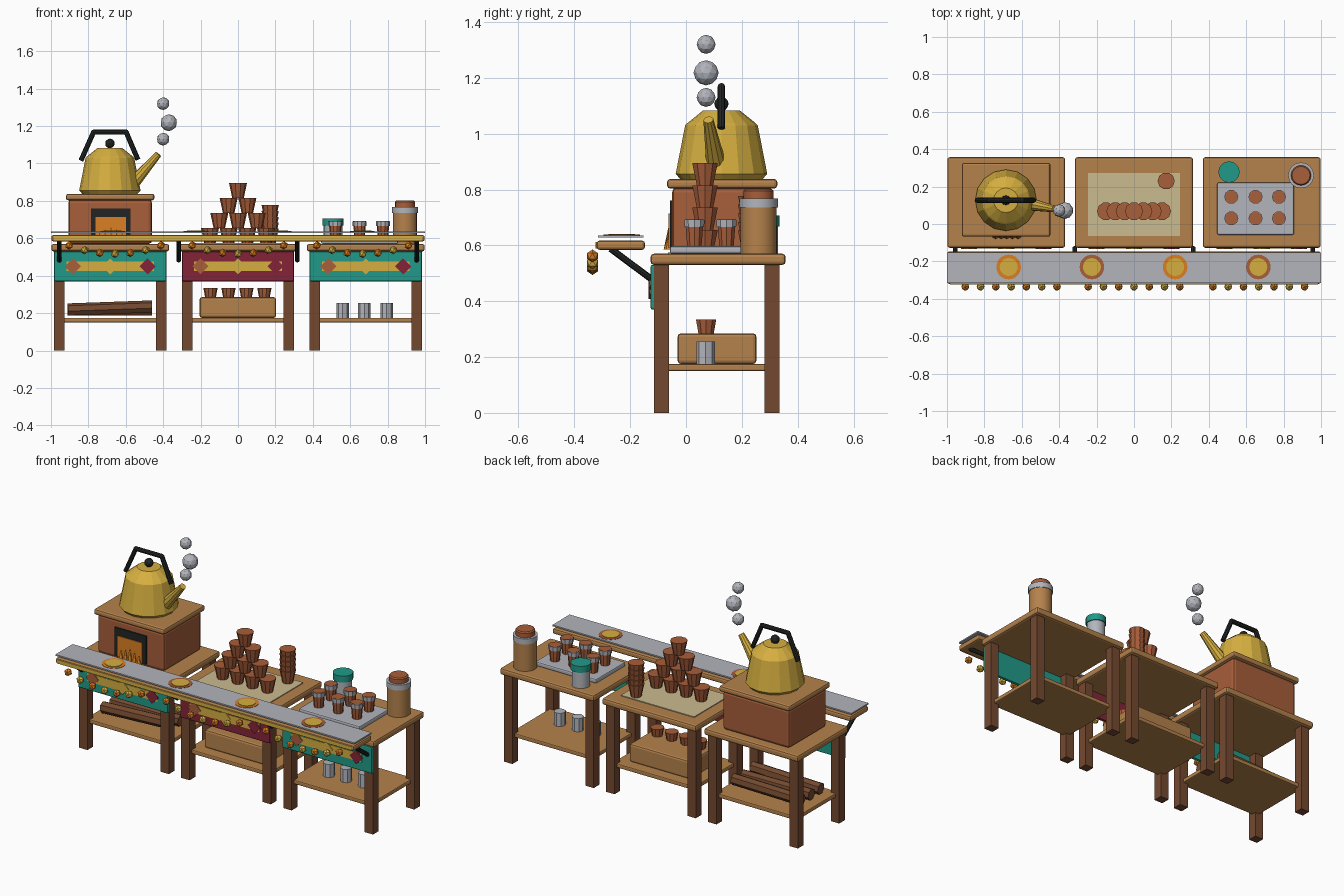
import bpy, bmesh, math
from mathutils import Vector

if "Cube" in bpy.data.objects:
    bpy.data.objects.remove(bpy.data.objects["Cube"])


def material(name, hexcode):
    def lin(c):
        c /= 255
        return c / 12.92 if c <= 0.04045 else ((c + 0.055) / 1.055) ** 2.4
    m = bpy.data.materials.new(name)
    m.diffuse_color = [lin(int(hexcode[i:i + 2], 16)) for i in (0, 2, 4)] + [1]
    m.use_nodes = True
    m.node_tree.nodes["Principled BSDF"].inputs["Base Color"].default_value = m.diffuse_color
    return m


WOOD = material("wood", "B5824C")
DARK = material("dark wood", "74492F")
CLAY = material("terracotta", "A85E3A")
GOLD = material("gold", "D6AF40")
ORANGE = material("orange", "DB8022")
BLACK = material("black iron", "222424")
STEEL = material("steel", "B2B5BC")
TEAL = material("teal", "209A88")
MAROON = material("maroon", "842439")
CREAM = material("cream", "CBBB90")


def finish(name, bm, mat, smooth=False):
    bmesh.ops.recalc_face_normals(bm, faces=bm.faces)
    me = bpy.data.meshes.new(name)
    bm.to_mesh(me)
    bm.free()
    ob = bpy.data.objects.new(name, me)
    bpy.context.collection.objects.link(ob)
    me.materials.append(mat)
    if smooth:
        bpy.ops.object.select_all(action='DESELECT')
        bpy.context.view_layer.objects.active = ob
        ob.select_set(True)
        bpy.ops.object.shade_smooth_by_angle(angle=math.radians(30))
    return ob


def box(name, mat, x, y, z, bevel=0):
    """Box from (min, max) pairs, with optional rounded edges."""
    bm = bmesh.new()
    bmesh.ops.create_cube(bm, size=1)
    for v in bm.verts:
        v.co = Vector([(lo + hi) / 2 + c * (hi - lo) for c, (lo, hi) in zip(v.co, (x, y, z))])
    if bevel:
        bmesh.ops.bevel(bm, geom=bm.edges[:], offset=bevel, segments=2, profile=0.5, affect='EDGES')
    return finish(name, bm, mat)


def lathe(name, mat, x, y, profile, sides=16, smooth=False):
    """Closed turned shape from (radius, height) points."""
    bm = bmesh.new()
    rings = [[bm.verts.new((x + r * math.cos(a), y + r * math.sin(a), z))
              for a in [2 * math.pi * i / sides for i in range(sides)]] for r, z in profile]
    for lo, hi in zip(rings, rings[1:]):
        for i in range(sides):
            j = (i + 1) % sides
            bm.faces.new((lo[i], lo[j], hi[j], hi[i]))
    bm.faces.new(rings[0][::-1])
    bm.faces.new(rings[-1])
    return finish(name, bm, mat, smooth)


def bar(name, mat, a, b, r1, r2=None, sides=8):
    """Round bar, possibly tapered, between two points."""
    a, b = Vector(a), Vector(b)
    bm = bmesh.new()
    bmesh.ops.create_cone(bm, cap_ends=True, segments=sides, radius1=r1,
                          radius2=r1 if r2 is None else r2, depth=(b - a).length)
    rot = (b - a).to_track_quat('Z', 'Y')
    for v in bm.verts:
        v.co = rot @ v.co + (a + b) / 2
    return finish(name, bm, mat)


def ball(name, mat, pos, r, detail):
    bm = bmesh.new()
    bmesh.ops.create_icosphere(bm, subdivisions=detail, radius=r)
    bmesh.ops.translate(bm, vec=pos, verts=bm.verts)
    return finish(name, bm, mat)


def diamond(name, mat, x, z, r, y):
    """Thin diamond plate facing the front."""
    bm = bmesh.new()
    f = bm.faces.new([bm.verts.new(p) for p in
                      ((x - r, y, z), (x, y, z - r), (x + r, y, z), (x, y, z + r))])
    out = bmesh.ops.extrude_face_region(bm, geom=[f])
    bmesh.ops.translate(bm, vec=(0, 0.006, 0),
                        verts=[v for v in out['geom'] if isinstance(v, bmesh.types.BMVert)])
    return finish(name, bm, mat)


def cup(name, x, y, z, r=0.048, h=0.08):
    return lathe(name, CLAY, x, y, [(r * 0.64, z), (r, z + h)], 10)


# Three tables with legs, shelf and decorated front cloth
for cx, cloth in ((-0.683, TEAL), (0, MAROON), (0.683, TEAL)):
    box("table_top", WOOD, (cx - 0.315, cx + 0.315), (-0.127, 0.357), (0.53, 0.57), 0.012)
    box("lower_shelf", WOOD, (cx - 0.275, cx + 0.275), (-0.09, 0.31), (0.15, 0.175), 0.006)
    for sx in (-1, 1):
        for y in (-0.087, 0.308):
            lx = cx + sx * 0.272
            box("table_leg", DARK, (lx - 0.028, lx + 0.028), (y - 0.027, y + 0.027), (0, 0.535))
    box("front_cloth", cloth, (cx - 0.3, cx + 0.3), (-0.127, -0.107), (0.37, 0.53), 0.007)
    box("cloth_stripe", GOLD, (cx - 0.235, cx + 0.235), (-0.130, -0.125), (0.425, 0.475))
    for dx, mat in ((-0.2, CLAY), (0, GOLD), (0.2, MAROON)):
        diamond("cloth_diamond", mat, cx + dx, 0.45, 0.043, -0.134)

# Serving counter with steel plate, rosettes and brackets
box("counter_board", WOOD, (-0.998, 0.998), (-0.32, -0.147), (0.584, 0.617), 0.01)
box("counter_trim", GOLD, (-0.985, 0.985), (-0.324, -0.318), (0.589, 0.612))
box("counter_plate", STEEL, (-1, 1), (-0.316, -0.152), (0.628, 0.636))
for i, x in enumerate((-0.67, -0.225, 0.22, 0.665)):
    lathe("rosette_rim", CLAY if i % 2 else ORANGE, x, -0.23, [(0.066, 0.634), (0.066, 0.638)], 20)
    lathe("rosette_centre", GOLD, x, -0.23, [(0.048, 0.636), (0.048, 0.641)], 20)
for x in (-0.955, -0.317, 0.317, 0.955):
    bar("counter_bracket", BLACK, (x, -0.27, 0.588), (x, -0.125, 0.48), 0.012)

# Flower garlands hanging in swags
for cx in (-0.657, 0, 0.667):
    for i in range(7):
        t = (i - 3) / 3
        ball("garland_flower", GOLD if i % 2 else ORANGE,
             (cx + t * 0.245, -0.335, 0.517 + 0.045 * t * t), 0.023, 1)

# Clay stove with firebox
box("stove_body", CLAY, (-0.907, -0.46), (-0.05, 0.31), (0.57, 0.808), 0.018)
box("stove_slab", WOOD, (-0.92, -0.447), (-0.068, 0.327), (0.803, 0.838), 0.012)
box("firebox_frame", BLACK, (-0.785, -0.575), (-0.058, -0.045), (0.59, 0.76))
box("firebox_glow", ORANGE, (-0.762, -0.598), (-0.062, -0.055), (0.59, 0.715))
for i, h in enumerate((0.055, 0.07, 0.085, 0.07, 0.055)):
    x = -0.74 + i * 0.03
    bar("flame", ORANGE, (x, -0.062, 0.585), (x, -0.062, 0.585 + h), 0.018, 0, 6)

# Kettle
KX, KY = -0.685, 0.127
lathe("kettle_body", GOLD, KX, KY, [(0.148, 0.838), (0.164, 0.856), (0.13, 1.03), (0.122, 1.038),
                                   (0.066, 1.083)], 16)
ball("kettle_knob", BLACK, (KX, KY, 1.107), 0.026, 2)
path = [(-0.84, KY, 1.015), (-0.772, KY, 1.168), (-0.598, KY, 1.168), (-0.535, KY, 1.02)]
for a, b in zip(path, path[1:]):
    bar("kettle_handle", BLACK, a, b, 0.0135)
for p in path[1:3]:
    ball("handle_joint", BLACK, p, 0.0135, 2)
bar("kettle_spout", GOLD, (-0.565, 0.108, 0.89), (-0.425, 0.08, 1.05), 0.036, 0.018, 10)
for x, z, r in ((-0.4, 1.13, 0.034), (-0.37, 1.218, 0.045), (-0.4, 1.32, 0.034)):
    ball("steam_puff", STEEL, (x, 0.072, z), r, 2)

# Cup pyramid, nested stack and mat
box("cloth_mat", CREAM, (-0.245, 0.245), (-0.065, 0.272), (0.567, 0.575))
for row in range(4):
    n = 4 - row
    for i in range(n):
        cup("pyramid_cup", (i - (n - 1) / 2) * 0.1, 0.068, 0.575 + row * 0.08)
for i in range(5):
    cup("stacked_cup", 0.172, 0.23, 0.573 + i * 0.031, 0.046)

# Crate of cups on the middle shelf
box("cup_crate", WOOD, (-0.205, 0.203), (-0.03, 0.252), (0.175, 0.285), 0.012)
for i in range(4):
    cup("crate_cup", -0.147 + i * 0.096, 0.072, 0.26, 0.038, 0.074)

# Firewood on the left shelf
for i, (y, tilt) in enumerate(((0.01, 0.012), (0.1, -0.004), (0.19, 0.008))):
    bar("firewood_log", DARK, (-0.91, y, 0.218), (-0.46, y + 0.01, 0.222 + tilt), 0.034, None, 7)

# Steel tins on the right shelf
for x in (0.56, 0.675, 0.795):
    lathe("shelf_tin", STEEL, x, 0.07, [(0.033, 0.175), (0.033, 0.255)], 8)

# Tray of filled glasses
box("serving_tray", STEEL, (0.445, 0.855), (-0.058, 0.222), (0.57, 0.597), 0.008)
for x in (0.52, 0.65, 0.775):
    for y in (0.03, 0.145):
        lathe("tea_glass", CLAY, x, y, [(0.027, 0.597), (0.035, 0.692)], 10)
        lathe("glass_rim", STEEL, x, y, [(0.0365, 0.665), (0.038, 0.69)], 10)

# Teal-lidded jar
lathe("jar_body", STEEL, 0.508, 0.278, [(0.051, 0.57), (0.051, 0.67)], 16, True)
lathe("jar_lid", TEAL, 0.508, 0.278, [(0.057, 0.668), (0.057, 0.707)], 16, True)

# Large canister
lathe("canister_body", WOOD, 0.893, 0.26, [(0.065, 0.57), (0.065, 0.74)], 16, True)
lathe("canister_band", STEEL, 0.893, 0.26, [(0.069, 0.735), (0.069, 0.768)], 16, True)
lathe("canister_lid", CLAY, 0.893, 0.26, [(0.054, 0.765), (0.054, 0.795), (0.048, 0.802)], 16, True)
